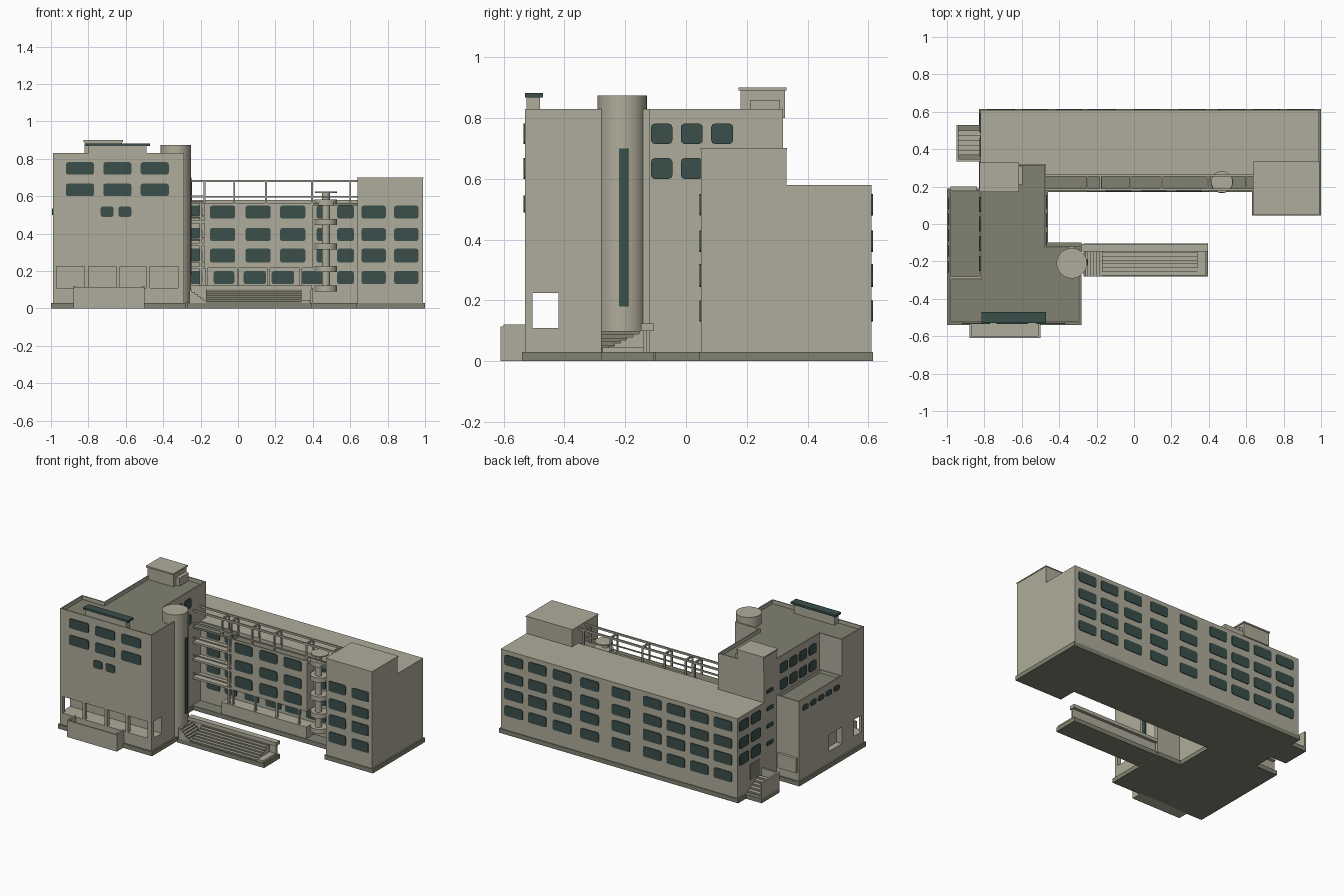
import bpy, bmesh, math
from mathutils import Vector

if "Cube" in bpy.data.objects:
    bpy.data.objects.remove(bpy.data.objects["Cube"])


def material(name, rgb):
    m = bpy.data.materials.new(name)
    m.diffuse_color = (*rgb, 1)
    m.use_nodes = True
    m.node_tree.nodes["Principled BSDF"].inputs["Base Color"].default_value = m.diffuse_color
    return m


BEIGE = material("beige render", (0.43, 0.415, 0.325))
DARK = material("dark stone", (0.22, 0.225, 0.165))
GLASS = material("teal glass", (0.042, 0.078, 0.07))


def finish(name, bm, mats):
    bmesh.ops.recalc_face_normals(bm, faces=bm.faces[:])
    me = bpy.data.meshes.new(name)
    bm.to_mesh(me)
    bm.free()
    for m in mats:
        me.materials.append(m)
    ob = bpy.data.objects.new(name, me)
    bpy.context.collection.objects.link(ob)
    return ob


def prism(name, pts, z0, z1, mat=BEIGE, parapet=0.0, roof=DARK):
    """Vertical extrusion of a plan outline, optionally with a sunken roof."""
    bm = bmesh.new()
    base = bm.faces.new([bm.verts.new((x, y, z0)) for x, y in pts])
    ext = bmesh.ops.extrude_face_region(bm, geom=[base])["geom"]
    bmesh.ops.translate(bm, vec=(0, 0, z1 - z0),
                        verts=[v for v in ext if isinstance(v, bmesh.types.BMVert)])
    bmesh.ops.recalc_face_normals(bm, faces=bm.faces[:])
    if parapet:
        top = max(bm.faces, key=lambda f: f.calc_center_median().z)
        bmesh.ops.inset_region(bm, faces=[top], thickness=0.012)
        rim = bmesh.ops.extrude_face_region(bm, geom=[top])["geom"]
        bmesh.ops.delete(bm, geom=[top], context="FACES_ONLY")
        bmesh.ops.translate(bm, vec=(0, 0, -parapet),
                            verts=[v for v in rim if isinstance(v, bmesh.types.BMVert)])
        for f in rim:
            if isinstance(f, bmesh.types.BMFace):
                f.material_index = 1
    return finish(name, bm, [mat, roof])


def box(name, x0, x1, y0, y1, z0, z1, mat=BEIGE, **kw):
    return prism(name, [(x0, y0), (x1, y0), (x1, y1), (x0, y1)], z0, z1, mat, **kw)


def disc(cx, cy, r, n=32, a0=0.0, a1=2 * math.pi):
    full = abs(a1 - a0 - 2 * math.pi) < 1e-6
    k = n if full else n + 1
    return [(cx + r * math.cos(a0 + (a1 - a0) * i / n),
             cy + r * math.sin(a0 + (a1 - a0) * i / n)) for i in range(k)]


def windows(name, origin, u, spans, rows, r=0.012):
    """Thin rounded panes on a wall; u is the wall direction, panes face u x z."""
    bm = bmesh.new()
    o, u = Vector(origin), Vector(u)
    n = u.cross(Vector((0, 0, 1)))
    for a, b in spans:
        for c, d in rows:
            ring = []
            for k, (cx, cz) in enumerate([(b - r, d - r), (a + r, d - r),
                                          (a + r, c + r), (b - r, c + r)]):
                for s in range(3):
                    t = math.pi / 2 * (k + s / 2)
                    ring.append((cx + r * math.cos(t), cz + r * math.sin(t)))
            # pane coordinates are absolute along the wall axis
            loops = []
            for off in (-0.002, 0.005):
                loops.append([bm.verts.new(o + Vector((abs(u.x) * p, abs(u.y) * p, q)) + n * off)
                              for p, q in ring])
            bm.faces.new(loops[0])
            bm.faces.new(loops[1])
            m = len(ring)
            for i in range(m):
                j = (i + 1) % m
                bm.faces.new([loops[0][i], loops[0][j], loops[1][j], loops[1][i]])
    return finish(name, bm, [GLASS])


def steps(name, p0, p1, w0, w1, z0, z1, n, axis):
    """Stair climbing from p0 to p1 along an axis, with dark risers."""
    bm = bmesh.new()
    prof = [(p1, z0), (p0, z0)]
    for i in range(n):
        z = z0 + (z1 - z0) * (i + 1) / n
        prof += [(p0 + (p1 - p0) * i / n, z), (p0 + (p1 - p0) * (i + 1) / n, z)]
    at = (lambda p, w, z: (p, w, z)) if axis == "x" else (lambda p, w, z: (w, p, z))
    f = bm.faces.new([bm.verts.new(at(p, w0, z)) for p, z in prof])
    ext = bmesh.ops.extrude_face_region(bm, geom=[f])["geom"]
    d = (0, w1 - w0, 0) if axis == "x" else (w1 - w0, 0, 0)
    bmesh.ops.translate(bm, vec=d, verts=[v for v in ext if isinstance(v, bmesh.types.BMVert)])
    bmesh.ops.recalc_face_normals(bm, faces=bm.faces[:])
    k = 0 if axis == "x" else 1
    for f in bm.faces:
        f.material_index = 1 if abs(f.normal[k]) > 0.5 else 0
    return finish(name, bm, [BEIGE, DARK])


FLOORS = [(0.13, 0.2), (0.245, 0.32), (0.36, 0.43), (0.48, 0.55)]
UPPER = [(0.6, 0.668), (0.715, 0.782)]

# plinth following the whole footprint
prism("plinth", [(-1, -0.54), (-0.28, -0.54), (-0.28, -0.1), (-0.46, -0.1), (-0.46, 0.17),
                 (0.63, 0.17), (0.63, 0.045), (1, 0.045), (1, 0.615), (-0.83, 0.615),
                 (-0.83, 0.19), (-1, 0.19)], 0, 0.03, DARK)

# front tower: base, loggia storey, upper storeys
low = [(-0.29, -0.12), (-0.47, -0.12), (-0.47, 0.32), (-0.82, 0.32), (-0.82, 0.18), (-0.99, 0.18)]
prism("tower_base", [(-0.99, -0.53), (-0.29, -0.53)] + low, 0.03, 0.11)
prism("tower_loggia_storey", [(-0.97, -0.42), (-0.29, -0.42), (-0.29, -0.12), (-0.47, -0.12),
                              (-0.47, 0.32), (-0.82, 0.32), (-0.82, 0.18), (-0.99, 0.18),
                              (-0.99, -0.15), (-0.95, -0.15), (-0.95, -0.29), (-0.99, -0.29),
                              (-0.99, -0.42)], 0.11, 0.225)
prism("tower_upper", [(-0.99, -0.53), (-0.29, -0.53), (-0.29, -0.12), (-0.47, -0.12),
                      (-0.47, 0.32), (-0.82, 0.32), (-0.82, -0.29), (-0.99, -0.29)],
      0.225, 0.83, parapet=0.025)
box("side_block", -0.99, -0.82, -0.29, 0.18, 0.225, 0.58, parapet=0.02)
for i, (a, b) in enumerate([(-0.99, -0.97), (-0.82, -0.8), (-0.65, -0.63), (-0.49, -0.47), (-0.32, -0.29)]):
    box(f"loggia_pier_{i}", a, b, -0.53, -0.505, 0.11, 0.225)
box("side_block_balcony", -0.98, -0.84, 0.18, 0.2, 0.09, 0.19)
box("roof_penthouse", -0.82, -0.62, 0.18, 0.325, 0.8, 0.89)
box("penthouse_cap", -0.825, -0.615, 0.172, 0.33, 0.89, 0.9)
box("penthouse_annex", -0.62, -0.595, 0.21, 0.31, 0.8, 0.86)
box("skylight_base", -0.8, -0.49, -0.525, -0.48, 0.8, 0.87)
box("skylight_glass", -0.815, -0.47, -0.53, -0.47, 0.868, 0.882, GLASS)

windows("tower_front_windows", (0, -0.53, 0), (1, 0, 0),
        [(-0.92, -0.77), (-0.72, -0.57), (-0.52, -0.37)], UPPER)
windows("tower_small_windows", (0, -0.53, 0), (1, 0, 0), [(-0.735, -0.665), (-0.64, -0.57)], [(0.49, 0.545)])
windows("tower_court_windows", (-0.47, 0, 0), (0, 1, 0),
        [(-0.115, -0.045), (-0.017, 0.055), (0.083, 0.155)], UPPER)
windows("tower_side_windows", (-0.82, 0, 0), (0, -1, 0),
        [(-0.25 + 0.105 * i, -0.17 + 0.105 * i) for i in range(4)], UPPER)
windows("side_block_windows", (-0.99, 0, 0), (0, -1, 0),
        [(-0.26 + 0.085 * i, -0.2 + 0.085 * i) for i in range(5)], [(0.5, 0.535)])
windows("stairwell_windows", (-0.82, 0, 0), (0, -1, 0), [(0.22, 0.29)],
        [(z, z + 0.025) for z in (0.27, 0.39, 0.51, 0.63)], 0.006)

# front porch with low walls
box("porch_floor", -0.88, -0.5, -0.61, -0.53, 0, 0.035)
box("porch_front_wall", -0.88, -0.5, -0.61, -0.6, 0.03, 0.115)
for x in (-0.88, -0.512):
    box("porch_side_wall", x, x + 0.012, -0.6, -0.53, 0.03, 0.12)

# round stair turret with a tall slit window
turret = prism("stair_turret", disc(-0.333, -0.21, 0.081, 48), 0.03, 0.875)
slit = prism("turret_slit_window", disc(-0.333, -0.205, 0.085, 6, -0.18, 0.18) +
             [(-0.3, -0.19), (-0.3, -0.22)], 0.18, 0.7, GLASS)
bpy.context.view_layer.objects.active = turret
turret.select_set(True)
bpy.ops.object.shade_smooth_by_angle(angle=math.radians(30))

# long entrance stair with a railing wall
box("entrance_slab", -0.27, 0.395, -0.28, -0.105, 0, 0.03, DARK)
steps("entrance_long_steps", -0.275, -0.135, -0.17, 0.34, 0.03, 0.1, 7, "y")
steps("entrance_turret_steps", -0.17, -0.26, -0.28, -0.135, 0.03, 0.1, 6, "x")
box("entrance_rail_wall", -0.28, 0.39, -0.14, -0.128, 0.03, 0.115)
box("entrance_rail_cap", -0.28, 0.395, -0.148, -0.107, 0.1, 0.124)
box("entrance_end_block", 0.34, 0.385, -0.275, -0.14, 0.03, 0.045)

# long rear wing
box("wing_body", -0.82, 0.99, 0.26, 0.61, 0.03, 0.58)
box("wing_front_bay", -0.18, 0.4, 0.18, 0.27, 0.215, 0.565, parapet=0.015)
box("wing_podium", -0.25, 0.4, 0.175, 0.27, 0.03, 0.11)
for x in (-0.17, 0.0, 0.165, 0.335):
    box("bay_post", x - 0.006, x + 0.006, 0.185, 0.197, 0.11, 0.215)
box("end_block", 0.64, 0.99, 0.05, 0.33, 0.03, 0.695)
box("end_block_edge", 0.637, 0.993, 0.047, 0.333, 0.695, 0.701)
windows("wing_rear_windows", (0, 0.61, 0), (-1, 0, 0),
        [(x - 0.07, x + 0.07) for x in (0.89, 0.71, 0.52, 0.31, 0.07, -0.17, -0.35, -0.53, -0.71)], FLOORS)
windows("end_block_windows", (0, 0.05, 0), (1, 0, 0), [(0.66, 0.79), (0.835, 0.965)], FLOORS)
windows("bay_windows", (0, 0.18, 0), (1, 0, 0), [(-0.15, -0.015), (0.04, 0.175), (0.225, 0.36)], FLOORS[1:])
windows("bay_ground_windows", (0, 0.26, 0), (1, 0, 0),
        [(-0.13, -0.02), (0.03, 0.15), (0.18, 0.3), (0.34, 0.45)], FLOORS[:1])
windows("recess_windows", (0, 0.26, 0), (1, 0, 0),
        [(-0.42, -0.32), (-0.28, -0.19), (0.42, 0.49), (0.53, 0.62)], FLOORS)
windows("wing_end_windows", (-0.82, 0, 0), (0, -1, 0), [(0.36, 0.46), (0.49, 0.59)], FLOORS[1:])

# balconies in the left recess, walkways in the right one
for i, z in enumerate((0.21, 0.335, 0.455, 0.56)):
    box(f"left_balcony_{i}", -0.47, -0.18, 0.18, 0.27, z, z + 0.014, DARK if i == 3 else BEIGE)
    box(f"left_balcony_rail_{i}", -0.47, -0.18, 0.18, 0.186, z + 0.035, z + 0.043)
box("right_terrace_slab", 0.4, 0.64, 0.18, 0.27, 0.55, 0.565, DARK)
box("left_recess_post", -0.205, -0.193, 0.18, 0.192, 0.03, 0.56)

# column with half-round balconies
col = prism("balcony_column", disc(0.47, 0.21, 0.022, 20), 0.1, 0.62)
bpy.context.view_layer.objects.active = col
col.select_set(True)
bpy.ops.object.shade_smooth_by_angle(angle=math.radians(30))
for i, z in enumerate((0.09, 0.195, 0.315, 0.445, 0.55)):
    prism(f"round_balcony_{i}", [(0.53, 0.262)] + disc(0.47, 0.225, 0.06, 20, 2 * math.pi, math.pi) +
          [(0.41, 0.262)], z, z + 0.032)
prism("column_cap", disc(0.47, 0.225, 0.058, 24), 0.618, 0.626)

# roof terrace pergola
for y in (0.18, 0.255):
    box("pergola_beam", -0.47, 0.64, y, y + 0.01, 0.675, 0.688)
    for x in (-0.25, -0.18, -0.02, 0.15, 0.395, 0.6):
        box("pergola_post", x - 0.005, x + 0.005, y, y + 0.01, 0.56, 0.675)
for x in (-0.25, -0.18, -0.02, 0.15, 0.395, 0.6):
    box("pergola_crossbeam", x - 0.005, x + 0.005, 0.18, 0.265, 0.675, 0.688)
box("terrace_rail", -0.47, 0.64, 0.18, 0.187, 0.592, 0.6)

# side entrance porch on the wing end
box("side_porch_base", -0.95, -0.82, 0.335, 0.53, 0, 0.03, DARK)
steps("side_porch_steps", 0.5, 0.37, -0.94, -0.82, 0.03, 0.1, 5, "y")
box("side_porch_wall", -0.95, -0.938, 0.335, 0.53, 0.03, 0.14)
box("side_porch_end", -0.938, -0.82, 0.335, 0.347, 0.03, 0.14)
box("side_door", -0.824, -0.82, 0.37, 0.47, 0.1, 0.21, DARK)
